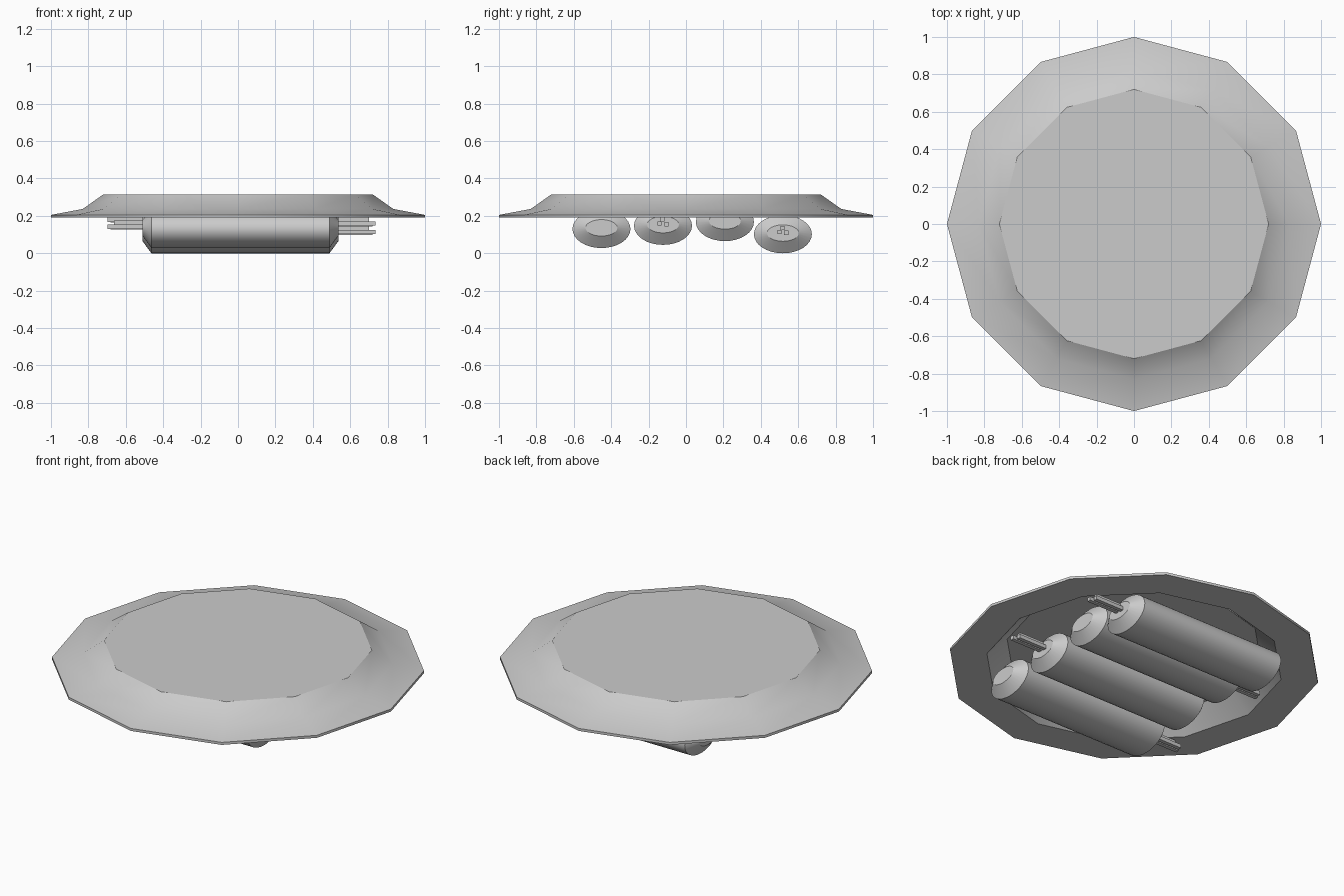
import bpy, bmesh
from math import sin, cos, pi, radians

if "Cube" in bpy.data.objects:
    bpy.data.objects.remove(bpy.data.objects["Cube"])


def finish(name, bm, smooth=True):
    bmesh.ops.recalc_face_normals(bm, faces=bm.faces)
    me = bpy.data.meshes.new(name)
    bm.to_mesh(me)
    bm.free()
    ob = bpy.data.objects.new(name, me)
    bpy.context.collection.objects.link(ob)
    if smooth:
        bpy.ops.object.select_all(action='DESELECT')
        ob.select_set(True)
        bpy.context.view_layer.objects.active = ob
        bpy.ops.object.shade_smooth_by_angle(angle=radians(30))
    return ob


def loft(bm, rings):
    """Bridge consecutive vertex rings and cap both ends."""
    loops = [[bm.verts.new(p) for p in r] for r in rings]
    n = len(loops[0])
    for a, b in zip(loops, loops[1:]):
        for i in range(n):
            j = (i + 1) % n
            bm.faces.new((a[i], a[j], b[j], b[i]))
    bm.faces.new(loops[0])
    bm.faces.new(loops[-1])


# Upturned twelve-sided plate, hollow underneath
profile = [(0.69, 0.29), (0.80, 0.19), (1.0, 0.19), (1.0, 0.205),
           (0.83, 0.237), (0.72, 0.315)]
bm = bmesh.new()
loft(bm, [[(r * cos(i * pi / 6), r * sin(i * pi / 6), z) for i in range(12)]
          for r, z in profile])
finish("plate", bm)

# Squashed rolls with bevelled ends, hanging under the plate
sections = [(-0.51, 0.085, 0.044), (-0.463, 0.155, 0.102),
            (0.489, 0.155, 0.102), (0.536, 0.085, 0.044)]
rolls = [(-0.452, 0.130, -1), (-0.123, 0.147, 1),
         (0.208, 0.167, -1), (0.518, 0.102, 1)]
for k, (y, z, side) in enumerate(rolls, 1):
    bm = bmesh.new()
    N = 32
    loft(bm, [[(x, y + ry * cos(2 * pi * i / N),
                z + rz * sin(2 * pi * i / N) + (0.006 if ry < 0.1 else 0))
               for i in range(N)] for x, ry, rz in sections])
    finish(f"roll_{k}", bm)

    # Three thin sticks poking out of one end of each roll
    bm = bmesh.new()
    x0 = 0.50 if side > 0 else -0.47
    for dy, dz, tip in ((-0.018, 0.012, 0.735), (0.018, 0.008, 0.72),
                        (-0.002, 0.034, 0.70)):
        x1 = tip if side > 0 else -tip + 0.037
        h = 0.011
        loft(bm, [[(x, y + dy + a * h, z + dz + b * h)
                   for a, b in ((-1, -1), (1, -1), (1, 1), (-1, 1))]
                  for x in (x0, x1)])
    finish(f"sticks_{k}", bm, smooth=False)
